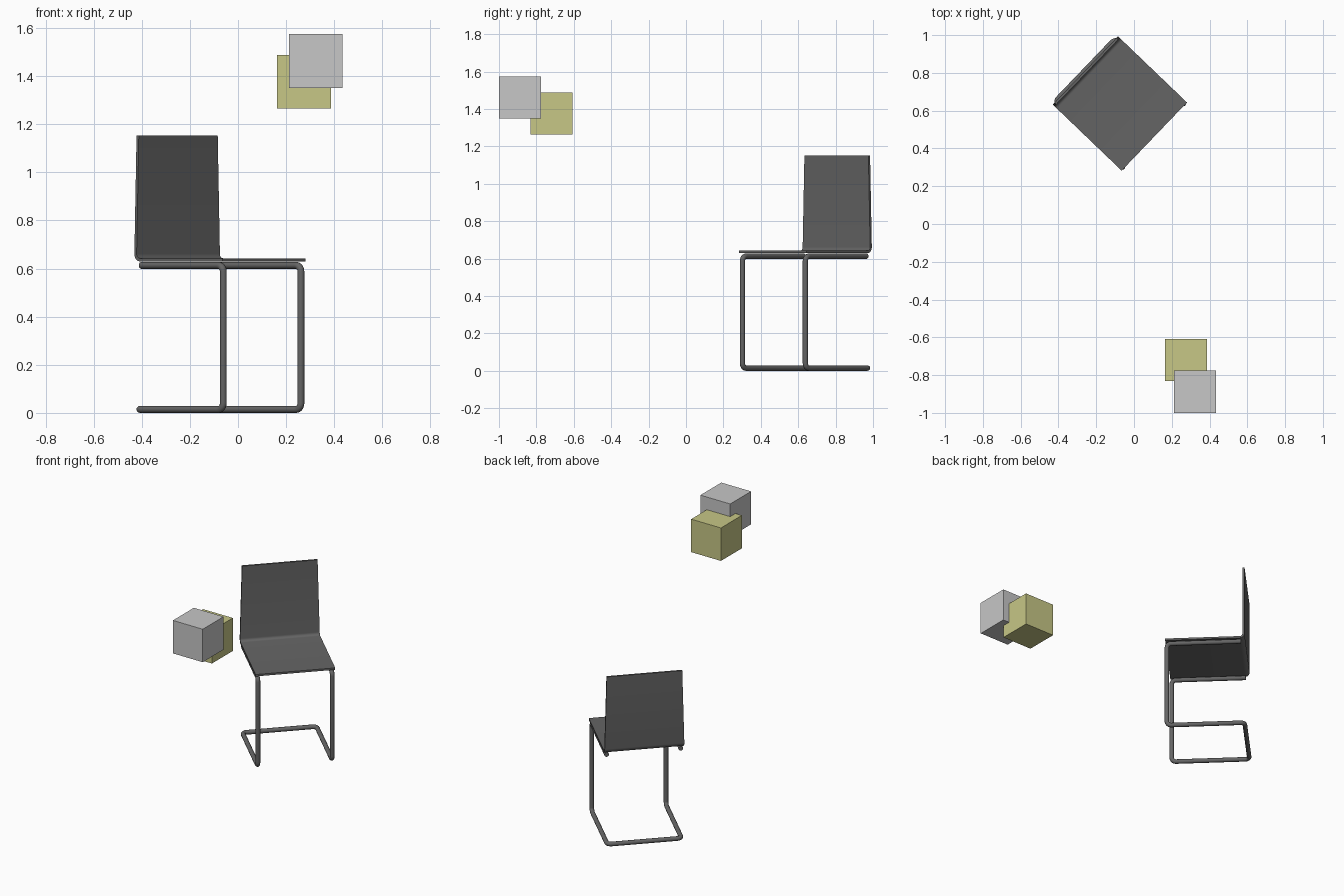
import bpy, bmesh, math
from mathutils import Vector

if "Cube" in bpy.data.objects:
    bpy.data.objects.remove(bpy.data.objects["Cube"], do_unlink=True)

CHAIR_PLACE = (-0.075, 0.638, 0)
CHAIR_TURN = math.radians(46.2)


def material(name, rgb):
    mat = bpy.data.materials.new(name)
    mat.use_nodes = True
    color = (*rgb, 1)
    mat.diffuse_color = color
    mat.node_tree.nodes["Principled BSDF"].inputs["Base Color"].default_value = color
    return mat


def add(name, data, mat, place=(0, 0, 0), turn=0):
    obj = bpy.data.objects.new(name, data)
    bpy.context.collection.objects.link(obj)
    data.materials.append(mat)
    obj.location = place
    obj.rotation_euler.z = turn
    return obj


def activate(obj):
    bpy.ops.object.select_all(action="DESELECT")
    obj.select_set(True)
    bpy.context.view_layer.objects.active = obj


def rounded(points, radius, steps=6):
    """Replace each right-angled inner corner with an arc."""
    pts = [Vector(p) for p in points]
    path = [pts[0]]
    for a, b, c in zip(pts, pts[1:], pts[2:]):
        u, v = (a - b).normalized(), (c - b).normalized()
        center = b + (u + v) * radius
        for i in range(steps + 1):
            t = math.pi / 2 * i / steps
            path.append(center - v * radius * math.cos(t) - u * radius * math.sin(t))
    return path + [pts[-1]]


dark = material("dark grey", (0.13, 0.13, 0.13))
grey = material("light grey", (0.57, 0.57, 0.57))
yellow = material("dull yellow", (0.57, 0.57, 0.24))

# Cantilever frame: one bent tube, mirrored about the middle
side = 0.233
half = [(-side, 0.23, 0.613), (-side, -0.243, 0.613),
        (-side, -0.243, 0.0145), (-side, 0.253, 0.0145)]
loop = half + [(-x, y, z) for x, y, z in reversed(half)]
curve = bpy.data.curves.new("chair_frame", "CURVE")
curve.dimensions = "3D"
curve.bevel_depth = 0.0145
curve.bevel_resolution = 4
curve.use_fill_caps = True
path = rounded(loop, 0.027)
spline = curve.splines.new("POLY")
spline.points.add(len(path) - 1)
for point, co in zip(spline.points, path):
    point.co = (*co, 1)
frame = add("chair_frame", curve, dark, CHAIR_PLACE, CHAIR_TURN)
activate(frame)
bpy.ops.object.convert(target="MESH")
bpy.ops.object.shade_smooth_by_angle(angle=math.radians(40))

# Seat and backrest: one folded sheet, the back narrowing upwards
profile = rounded([(0, -0.253, 0.636), (0, 0.2465, 0.636), (0, 0.2465, 1.152)], 0.025)
bm = bmesh.new()
rows = []
for p in profile:
    half_width = 0.25 - 0.013 * max(0, p.z - 0.66) / 0.49
    rows.append([bm.verts.new((s * half_width, p.y, p.z)) for s in (-1, 1)])
for (a, b), (c, d) in zip(rows, rows[1:]):
    bm.faces.new((a, b, d, c))
mesh = bpy.data.meshes.new("seat_and_back")
bm.to_mesh(mesh)
bm.free()
shell = add("seat_and_back", mesh, dark, CHAIR_PLACE, CHAIR_TURN)
solid = shell.modifiers.new("thickness", "SOLIDIFY")
solid.thickness = 0.013
solid.offset = 0
activate(shell)
bpy.ops.object.modifier_apply(modifier=solid.name)
bpy.ops.object.shade_smooth_by_angle(angle=math.radians(40))

# Two floating cubes
for name, mat, place in (("grey_cube", grey, (0.323, -0.888, 1.462)),
                         ("yellow_cube", yellow, (0.275, -0.72, 1.376))):
    bm = bmesh.new()
    bmesh.ops.create_cube(bm, size=0.224)
    mesh = bpy.data.meshes.new(name)
    bm.to_mesh(mesh)
    bm.free()
    add(name, mesh, mat, place)
